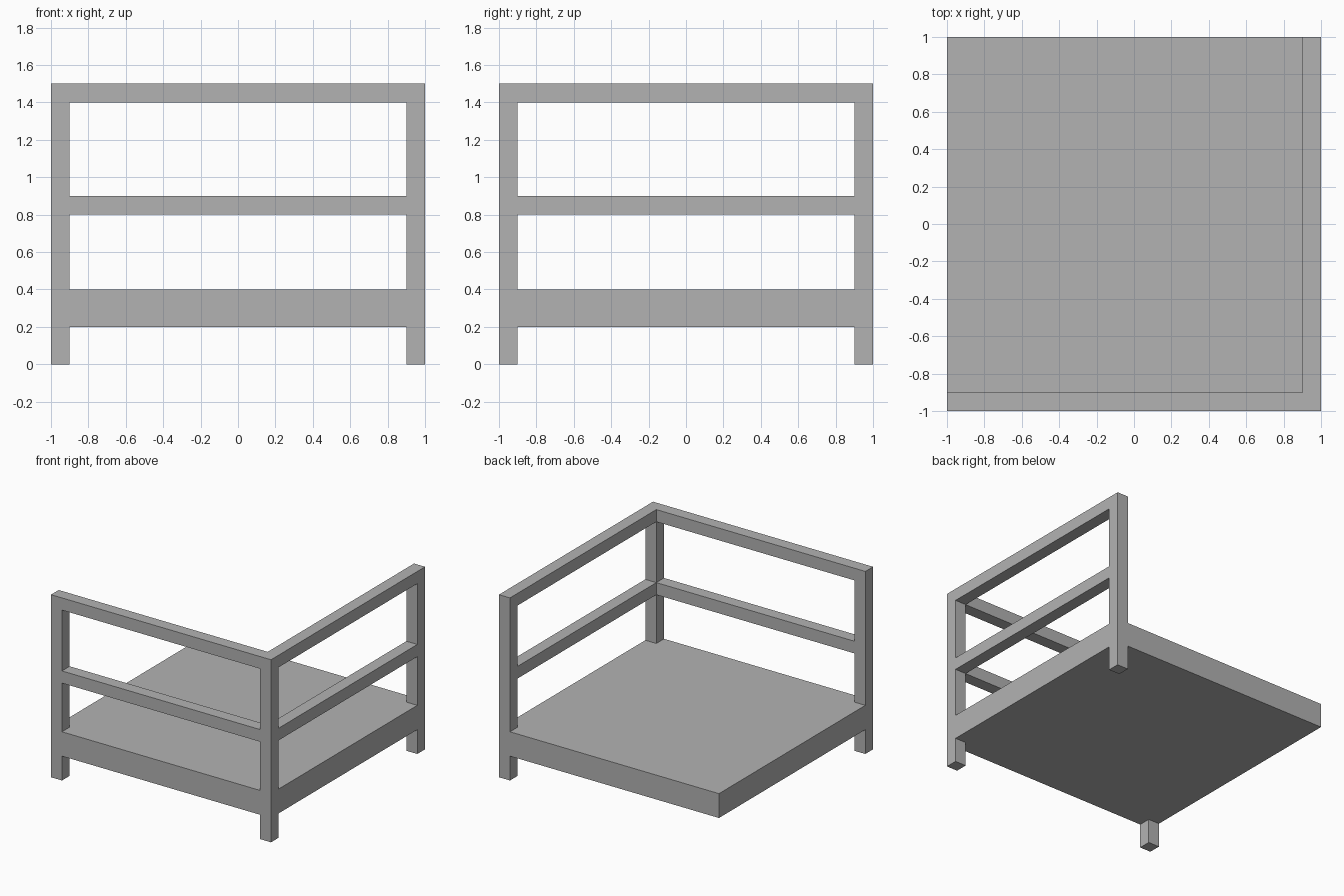
import bpy
import bmesh
from mathutils import Vector

cube = bpy.data.objects.get("Cube")
if cube:
    bpy.data.objects.remove(cube, do_unlink=True)

# Single flat grey
grey = bpy.data.materials.new("plain_grey")
grey.use_nodes = True
colour = (0.448, 0.448, 0.448, 1.0)
grey.diffuse_color = colour
grey.node_tree.nodes["Principled BSDF"].inputs["Base Color"].default_value = colour

HALF = 1.0          # half width of the platform
BAR = 0.1           # thickness of posts and rails
INNER = HALF - BAR
DECK_LOW, DECK_TOP, TOP = 0.2, 0.4, 1.5


def box(name, low, high):
    """Box between two opposite corners."""
    low, high = Vector(low), Vector(high)
    bm = bmesh.new()
    bmesh.ops.create_cube(bm, size=1.0)
    bmesh.ops.scale(bm, vec=high - low, verts=bm.verts)
    mesh = bpy.data.meshes.new(name)
    bm.to_mesh(mesh)
    bm.free()
    mesh.materials.append(grey)
    obj = bpy.data.objects.new(name, mesh)
    obj.location = (low + high) / 2
    bpy.context.collection.objects.link(obj)
    return obj


# Solid deck
box("deck", (-HALF, -HALF, DECK_LOW), (HALF, HALF, DECK_TOP))

# Legs below and posts above the deck at three corners
corners = {"front_right": (-1, -1), "front_left": (1, -1), "back_left": (1, 1)}
for corner, (sx, sy) in corners.items():
    x0, x1 = sorted((sx * HALF, sx * INNER))
    y0, y1 = sorted((sy * HALF, sy * INNER))
    box(corner + "_leg", (x0, y0, 0), (x1, y1, DECK_LOW))
    box(corner + "_post", (x0, y0, DECK_TOP), (x1, y1, TOP))

# Middle and top rails fitted between the posts on the front and left sides
for level, z in (("middle", 0.8), ("top", TOP - BAR)):
    box("front_" + level + "_rail", (-INNER, -HALF, z), (INNER, -INNER, z + BAR))
    box("left_" + level + "_rail", (INNER, -INNER, z), (HALF, INNER, z + BAR))
